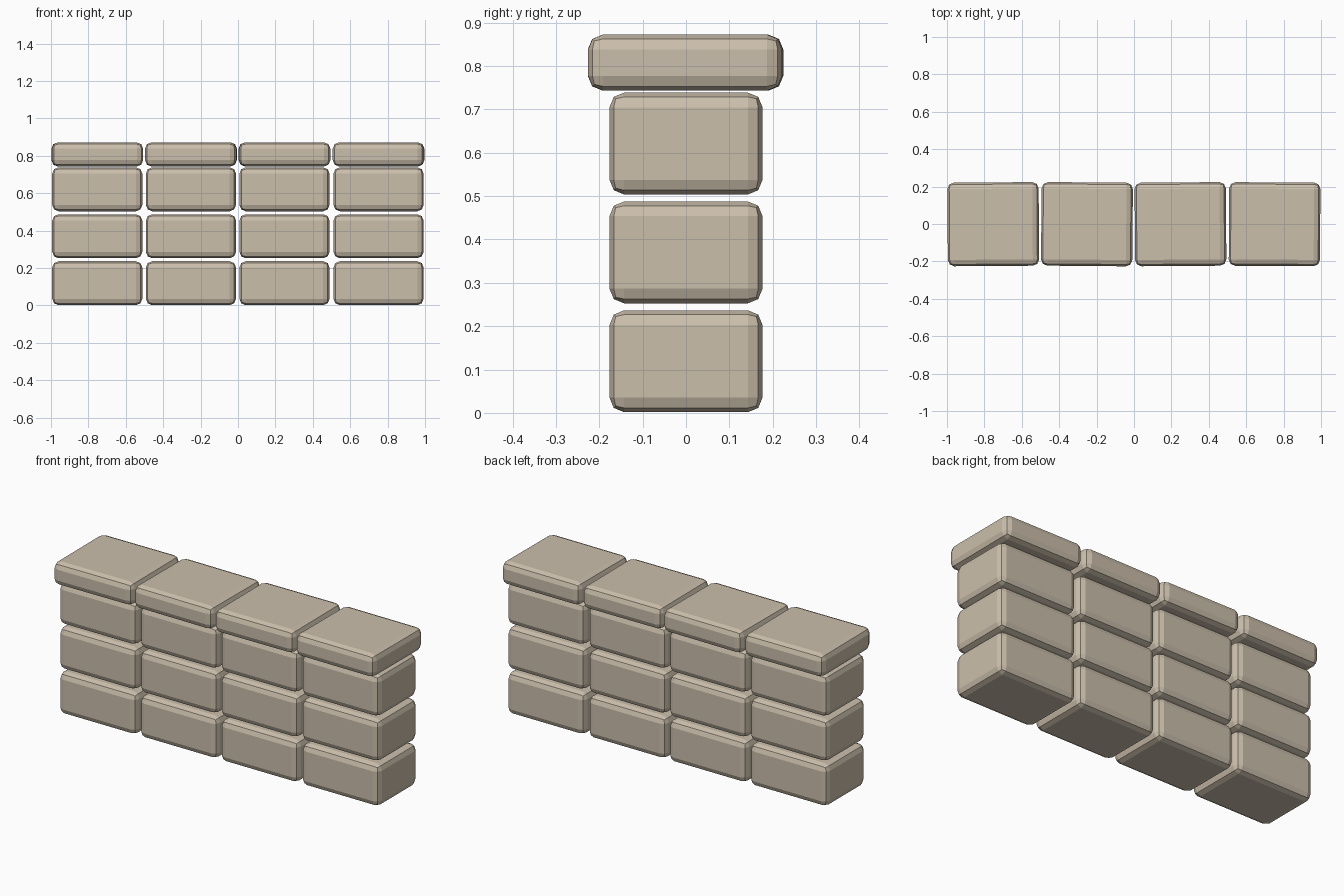
import bpy, math

if "Cube" in bpy.data.objects:
    bpy.data.objects.remove(bpy.data.objects["Cube"])

# Sandstone colour
stone = bpy.data.materials.new("sandstone")
stone.diffuse_color = (0.60, 0.52, 0.41, 1)
stone.use_nodes = True
stone.node_tree.nodes["Principled BSDF"].inputs["Base Color"].default_value = stone.diffuse_color


def block(name, centre, size, bevel, turn=0.0):
    """Box with rounded-over edges, applied at its final size."""
    bpy.ops.mesh.primitive_cube_add(size=1, location=centre)
    ob = bpy.context.object
    ob.name = name
    ob.scale = size
    bpy.ops.object.transform_apply(location=False, rotation=False, scale=True)
    ob.rotation_euler.z = math.radians(turn)
    mod = ob.modifiers.new("worn_edges", 'BEVEL')
    mod.width = bevel
    mod.segments = 2
    mod.limit_method = 'NONE'
    ob.data.materials.append(stone)
    return ob


columns = [-0.7525, -0.2515, 0.2485, 0.7515]
cap_turns = [0.4, -0.5, 0.4, -0.3]

for i, x in enumerate(columns):
    # Three courses of wall stones
    for row in range(3):
        block(f"wall_stone_{row}_{i}", (x, 0, 0.119 + row * 0.251),
              (0.482, 0.353, 0.235), 0.034)
    # Wider, flatter capping stone, laid slightly askew
    block(f"cap_stone_{i}", (x, -0.001, 0.8075),
          (0.488, 0.447, 0.129), 0.034, cap_turns[i])
